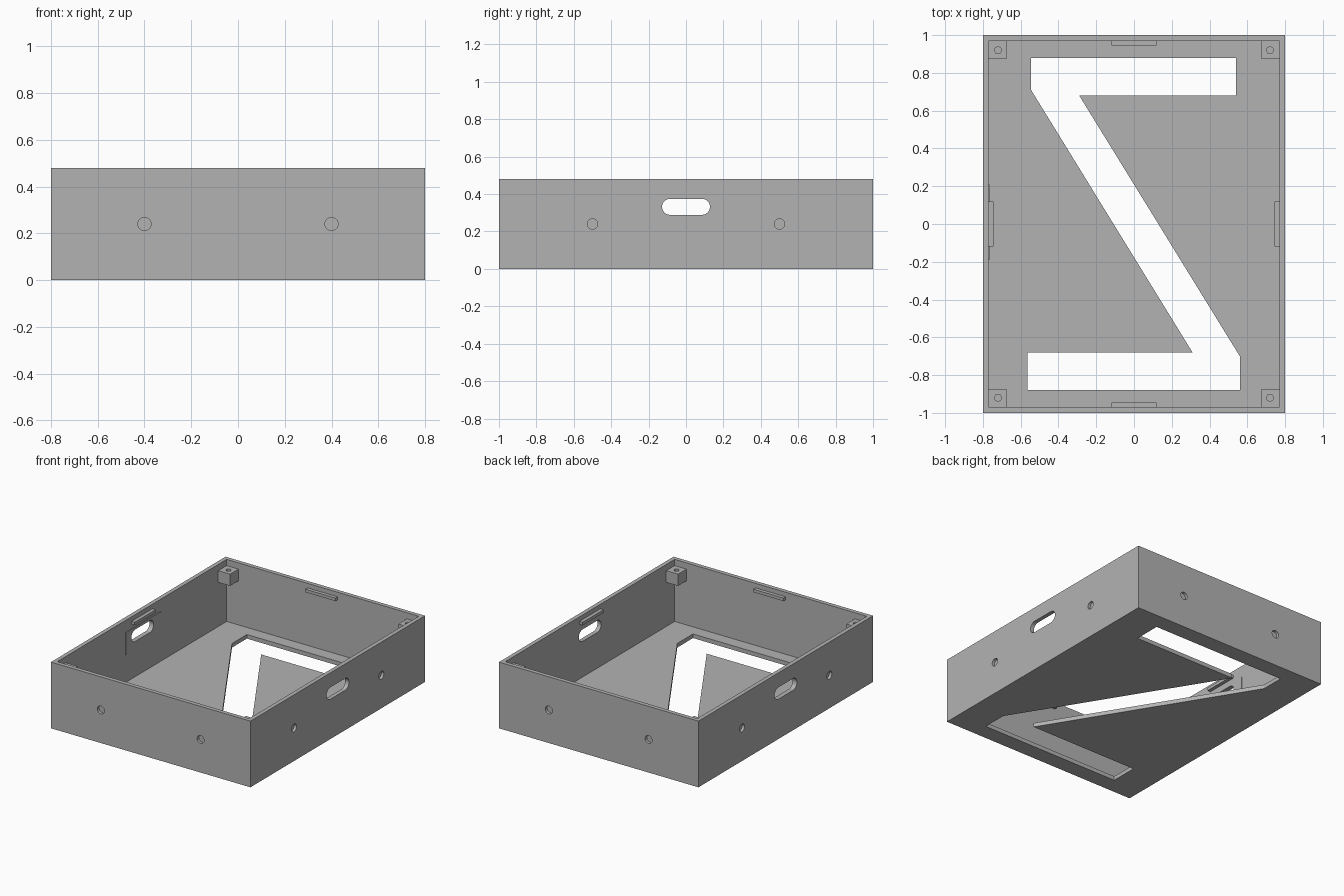
import bpy, bmesh, math
from mathutils import Matrix, Vector

old = bpy.data.objects.get("Cube")
if old:
    bpy.data.objects.remove(old, do_unlink=True)

WIDTH, LENGTH, HEIGHT = 1.6, 2.0, 0.48
WALL, FLOOR = 0.03, 0.03
IN_X, IN_Y = WIDTH / 2 - WALL, LENGTH / 2 - WALL

grey = bpy.data.materials.new("plain grey")
grey.use_nodes = True
colour = (0.45, 0.45, 0.45, 1)
grey.diffuse_color = colour
grey.node_tree.nodes["Principled BSDF"].inputs["Base Color"].default_value = colour


def finish(name, bm):
    bmesh.ops.recalc_face_normals(bm, faces=bm.faces)
    mesh = bpy.data.meshes.new(name)
    bm.to_mesh(mesh)
    bm.free()
    mesh.materials.append(grey)
    obj = bpy.data.objects.new(name, mesh)
    bpy.context.collection.objects.link(obj)
    return obj


def block(name, low, high):
    low, high = Vector(low), Vector(high)
    bm = bmesh.new()
    bmesh.ops.create_cube(bm, size=1, matrix=Matrix.Translation((low + high) / 2)
                          @ Matrix.Diagonal((*(high - low), 1)))
    return finish(name, bm)


def cylinder(name, centre, radius, depth, axis):
    turn = Vector((0, 0, 1)).rotation_difference(Vector(axis)).to_matrix().to_4x4()
    bm = bmesh.new()
    bmesh.ops.create_cone(bm, cap_ends=True, segments=32, radius1=radius, radius2=radius,
                          depth=depth, matrix=Matrix.Translation(centre) @ turn)
    return finish(name, bm)


def prism(name, points, offset):
    bm = bmesh.new()
    face = bm.faces.new([bm.verts.new(p) for p in points])
    result = bmesh.ops.extrude_face_region(bm, geom=[face])
    verts = [v for v in result["geom"] if isinstance(v, bmesh.types.BMVert)]
    bmesh.ops.translate(bm, verts=verts, vec=offset)
    return finish(name, bm)


def cut(target, cutters):
    bpy.context.view_layer.objects.active = target
    for cutter in cutters:
        mod = target.modifiers.new("cut", "BOOLEAN")
        mod.operation, mod.solver, mod.object = "DIFFERENCE", "EXACT", cutter
        bpy.ops.object.modifier_apply(modifier=mod.name)
        bpy.data.objects.remove(cutter, do_unlink=True)


def handle_cutter():
    # Long rounded hole through both side walls
    radius, reach, z = 0.043, 0.085, 0.332
    points = []
    for side in (1, -1):
        for i in range(17):
            a = math.pi * i / 16 - math.pi / 2
            points.append((-1, side * (reach + radius * math.cos(a)), z + side * radius * math.sin(a)))
    return prism("handle_cutter", points, (2, 0, 0))


# Open tray
tray = block("tray", (-WIDTH / 2, -LENGTH / 2, 0), (WIDTH / 2, LENGTH / 2, HEIGHT))
cavity = block("cavity", (-IN_X, -IN_Y, FLOOR), (IN_X, IN_Y, 1))

# Zigzag opening in the floor
zigzag = [(-0.545, 0.88), (0.54, 0.88), (0.54, 0.68), (-0.29, 0.68), (0.56, -0.70),
          (0.56, -0.88), (-0.565, -0.88), (-0.565, -0.68), (0.31, -0.68), (-0.545, 0.71)]
cutters = [cavity, prism("zigzag", [(x, y, -0.1) for x, y in zigzag], (0, 0, 0.25)), handle_cutter()]

# Shallow round sockets on the outer walls
for s in (1, -1):
    for t in (1, -1):
        cutters.append(cylinder("socket", (0.4 * t, s * LENGTH / 2, 0.24), 0.028, 0.04, (0, 1, 0)))
        cutters.append(cylinder("socket", (s * WIDTH / 2, 0.5 * t, 0.24), 0.028, 0.04, (1, 0, 0)))
cut(tray, cutters)

# Thin plate around the handle hole inside the right wall
plate = block("handle_plate", (-IN_X, -0.19, 0.232), (-IN_X + 0.004, 0.21, 0.392))
cut(plate, [handle_cutter()])

# Corner screw blocks
corners = []
for sx, side in ((1, "left"), (-1, "right")):
    for sy, end in ((1, "back"), (-1, "front")):
        x, y = sorted((sx * 0.675, sx * IN_X)), sorted((sy * 0.873, sy * IN_Y))
        post = block(f"{end}_{side}_screw_block", (x[0], y[0], 0.35), (x[1], y[1], 0.435))
        cut(post, [cylinder("screw_hole", (sx * 0.72, sy * 0.92, 0.42), 0.018, 0.12, (0, 0, 1))])
        corners.append(post)

# Snap ridges near the rim
LOW, HIGH, REACH, OUT = 0.425, 0.447, 0.12, 0.025
for s, side, end in ((1, "left", "back"), (-1, "right", "front")):
    x, y = sorted((s * (IN_X - OUT), s * IN_X)), sorted((s * (IN_Y - OUT), s * IN_Y))
    block(f"{side}_ridge", (x[0], -REACH, LOW), (x[1], REACH, HIGH))
    block(f"{end}_ridge", (-REACH, y[0], LOW), (REACH, y[1], HIGH))

# Smooth the round holes, keep edges sharp
for obj in bpy.context.view_layer.objects:
    obj.select_set(obj in [tray, plate, *corners])
bpy.context.view_layer.objects.active = tray
bpy.ops.object.shade_smooth_by_angle(angle=math.radians(30))
